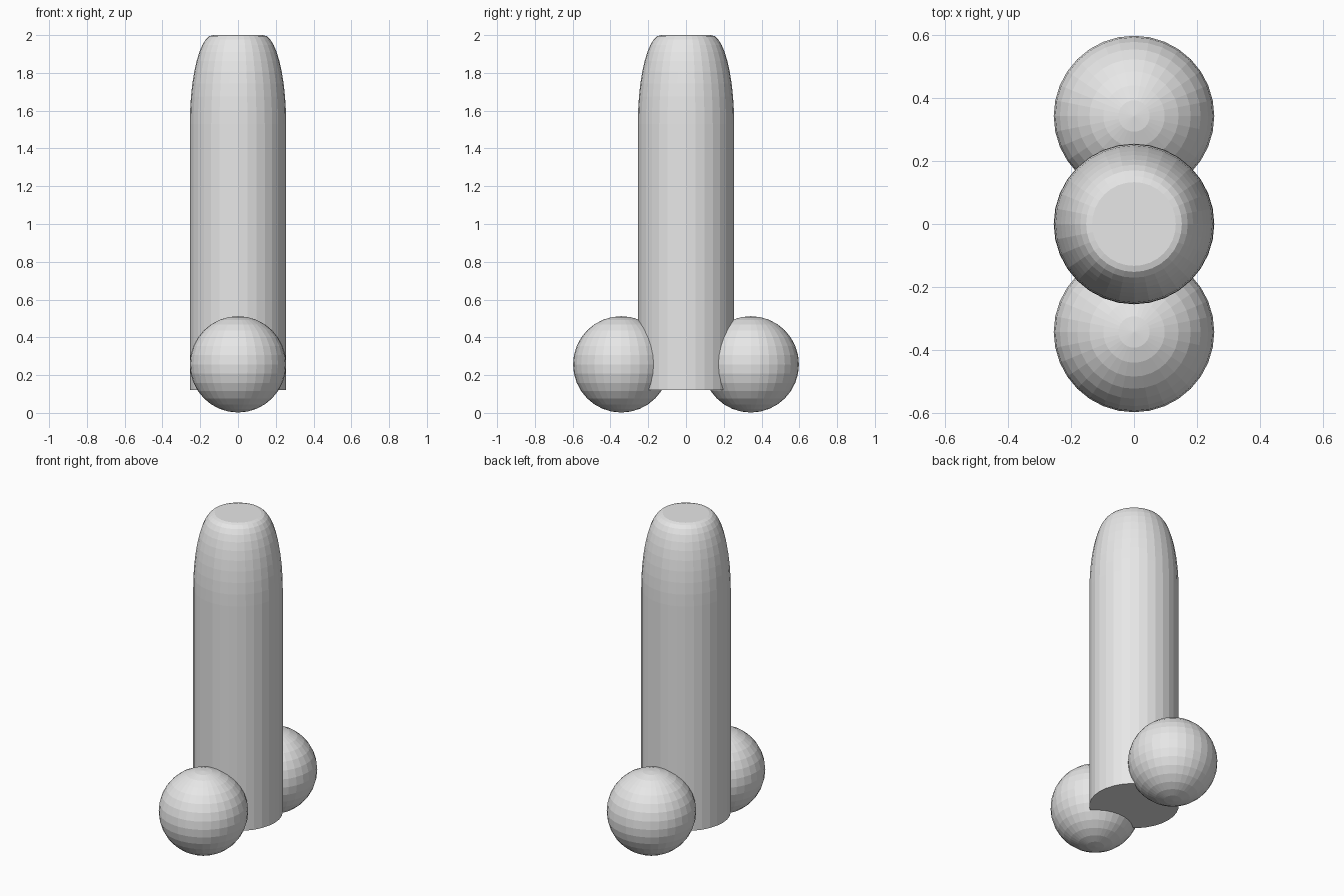
import bpy, bmesh, math
from mathutils import Matrix

if "Cube" in bpy.data.objects:
    bpy.data.objects.remove(bpy.data.objects["Cube"])

R = 0.255          # shared radius of column and balls
SEG = 32

grey = bpy.data.materials.new("plain_grey")
grey.diffuse_color = (0.8, 0.8, 0.8, 1)
grey.use_nodes = True
grey.node_tree.nodes["Principled BSDF"].inputs["Base Color"].default_value = grey.diffuse_color


def add_object(name, bm):
    mesh = bpy.data.meshes.new(name)
    bmesh.ops.recalc_face_normals(bm, faces=bm.faces)
    bm.to_mesh(mesh)
    bm.free()
    mesh.materials.append(grey)
    obj = bpy.data.objects.new(name, mesh)
    bpy.context.collection.objects.link(obj)
    return obj


# Column: straight sides, long elliptical shoulder, flat top
TOP_R, SHOULDER_Z, TOP_Z, STEPS = 0.133, 1.53, 2.0, 10
profile = [(R, 0.12)]
for i in range(STEPS + 1):
    a = math.pi / 2 * i / STEPS
    profile.append((TOP_R + (R - TOP_R) * math.cos(a),
                    SHOULDER_Z + (TOP_Z - SHOULDER_Z) * math.sin(a)))

bm = bmesh.new()
rings = [[bm.verts.new((r * math.cos(2 * math.pi * k / SEG),
                        r * math.sin(2 * math.pi * k / SEG), z))
          for k in range(SEG)] for r, z in profile]
for low, high in zip(rings, rings[1:]):
    for k in range(SEG):
        n = (k + 1) % SEG
        bm.faces.new((low[k], low[n], high[n], high[k]))
bm.faces.new(rings[0][::-1])
bm.faces.new(rings[-1])
add_object("column", bm)

# Balls at the foot, front and back
for name, side in (("front_ball", -1), ("back_ball", 1)):
    bm = bmesh.new()
    bmesh.ops.create_uvsphere(bm, u_segments=SEG, v_segments=16, radius=R,
                              matrix=Matrix.Translation((0, side * 0.343, 0.257)))
    add_object(name, bm)
